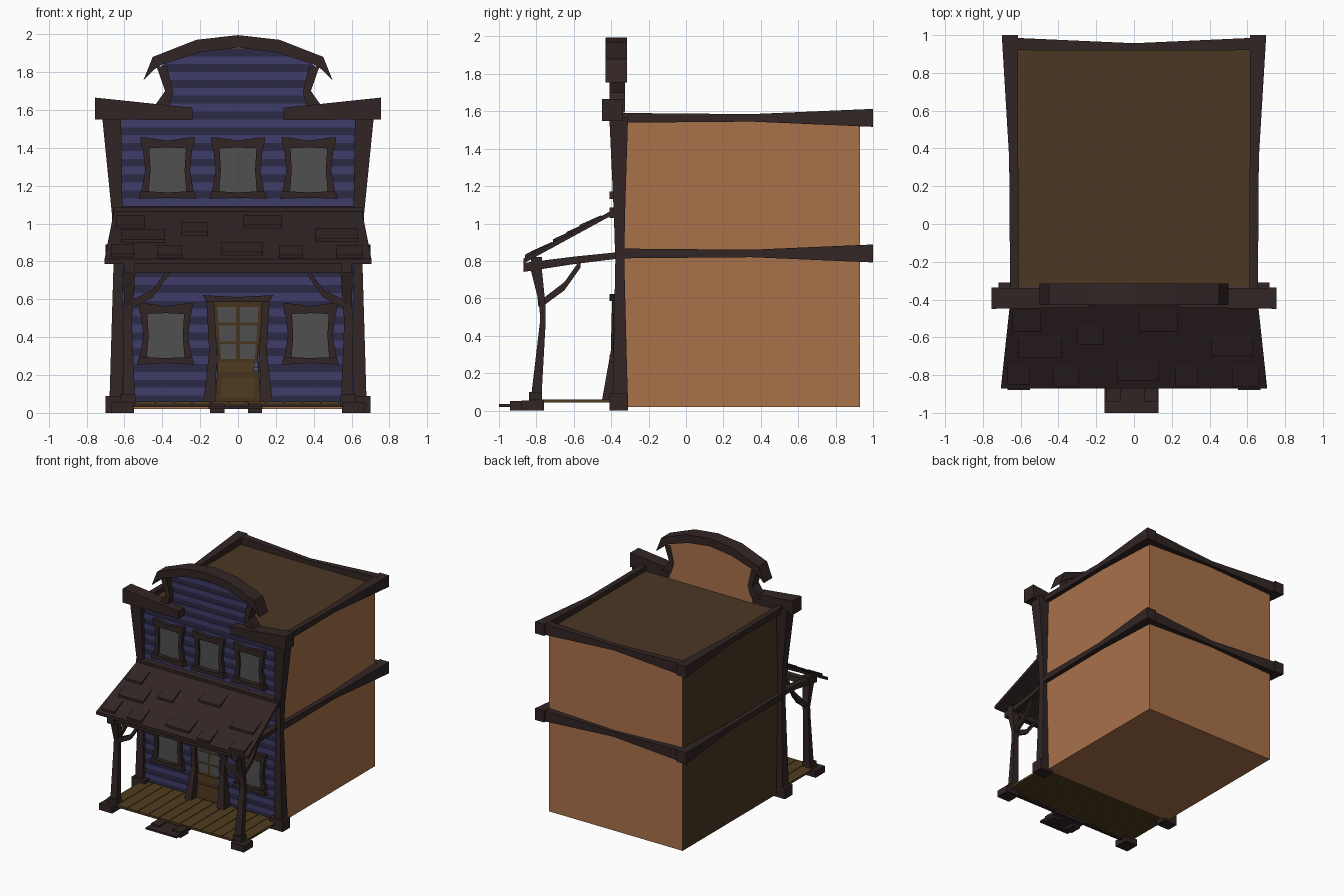
import bpy, bmesh
from mathutils import Vector

if "Cube" in bpy.data.objects:
    bpy.data.objects.remove(bpy.data.objects["Cube"])


def material(name, hexcol):
    lin = []
    for i in (0, 2, 4):
        c = int(hexcol[i:i + 2], 16) / 255
        lin.append(c / 12.92 if c <= 0.04045 else ((c + 0.055) / 1.055) ** 2.4)
    m = bpy.data.materials.new(name)
    m.diffuse_color = (*lin, 1)
    m.use_nodes = True
    m.node_tree.nodes["Principled BSDF"].inputs["Base Color"].default_value = m.diffuse_color
    return m


TRIM = material("dark_trim", "312524")
BLUE = material("blue_board", "3E3C69")
NAVY = material("dark_blue_board", "2C2A45")
ORANGE = material("orange_wall", "A87149")
BROWN = material("brown_roof", "4A3724")
WOOD = material("deck_wood", "503C20")
DOOR = material("door_wood", "46341C")
GLASS = material("grey_glass", "505050")
METAL = material("handle_metal", "4C5663")


def finish(name, bm, *mats):
    bmesh.ops.recalc_face_normals(bm, faces=bm.faces)
    me = bpy.data.meshes.new(name)
    bm.to_mesh(me)
    bm.free()
    for m in mats:
        me.materials.append(m)
    ob = bpy.data.objects.new(name, me)
    bpy.context.collection.objects.link(ob)
    return ob


def loft(name, axis, secs, mat):
    """Rectangular sections (x, y, z, half_a, half_b) joined along an axis."""
    a, b = [i for i in range(3) if i != axis]
    bm = bmesh.new()
    rings = []
    for x, y, z, ha, hb in secs:
        ring = []
        for sa, sb in ((-1, -1), (1, -1), (1, 1), (-1, 1)):
            v = Vector((x, y, z))
            v[a] += sa * ha
            v[b] += sb * hb
            ring.append(bm.verts.new(v))
        rings.append(ring)
    for r, q in zip(rings, rings[1:]):
        for i in range(4):
            j = (i + 1) % 4
            bm.faces.new((r[i], r[j], q[j], q[i]))
    bm.faces.new(rings[0])
    bm.faces.new(rings[-1])
    return finish(name, bm, mat)


def box(name, x0, x1, y0, y1, z0, z1, mat):
    cx, cy = (x0 + x1) / 2, (y0 + y1) / 2
    hx, hy = abs(x1 - x0) / 2, (y1 - y0) / 2
    return loft(name, 2, [(cx, cy, z0, hx, hy), (cx, cy, z1, hx, hy)], mat)


def prism(name, pts, y0, y1, mat):
    """Outline in x, z pushed from y0 to y1."""
    bm = bmesh.new()
    f = bm.faces.new([bm.verts.new((x, y0, z)) for x, z in pts])
    ext = bmesh.ops.extrude_face_region(bm, geom=[f])
    vs = [v for v in ext["geom"] if isinstance(v, bmesh.types.BMVert)]
    bmesh.ops.translate(bm, verts=vs, vec=(0, y1 - y0, 0))
    return finish(name, bm, mat)


# Main body: roof and left wall are brown, the rest orange
body = box("main_body", -0.62, 0.62, -0.335, 0.93, 0.02, 1.55, ORANGE)
body.data.materials.append(BROWN)
for p in body.data.polygons:
    if p.normal.z > 0.5 or p.normal.x < -0.5:
        p.material_index = 1

# Facade half-width by height, with the raised parapet
OUTLINE = [(0, .625), (1.55, .625), (1.5501, .39), (1.70, .365), (1.82, .42),
           (1.90, .32), (1.96, .1)]


def half_width(z):
    for (z0, w0), (z1, w1) in zip(OUTLINE, OUTLINE[1:]):
        if z <= z1:
            return w0 + (w1 - w0) * (z - z0) / (z1 - z0)
    return 0.1


# Clapboards in two blues
STEP = 1.5 / 36
for i in range(45):
    z0 = 0.05 + i * STEP
    z1 = z0 + STEP
    d = 0.014 if i % 2 else 0.011
    loft("siding_board", 2, [(0, -0.336 - d, z0, half_width(z0 + .001), d),
                             (0, -0.336 - d, z1, half_width(z1 - .001), d)],
         BLUE if i % 2 else NAVY)
loft("parapet_back", 2, [(0, -0.333, z, half_width(z), 0.004)
                         for z in (1.551, 1.70, 1.82, 1.90, 1.95)], ORANGE)

# Arched cap
half = [(0.22, 1.97), (0.45, 1.88), (0.50, 1.755), (0.44, 1.815), (0.40, 1.84), (0.20, 1.905)]
arch = [(0, 1.995)] + half + [(0, 1.93)] + [(-x, z) for x, z in reversed(half)]
prism("arched_cap", arch, -0.43, -0.315, TRIM)

# Trim bands round the sides and back at roof and mid height
for zc, label in ((1.565, "roof"), (0.84, "floor")):
    for s in (-1, 1):
        loft(label + "_side_trim", 1, [(s * .633, -.34, zc, .023, .026), (s * .637, .35, zc, .024, .02),
                                       (s * .657, 1.0, zc, .043, .048)], TRIM)
    loft(label + "_back_trim", 0, [(-.64, .953, zc, .033, .046), (0, .938, zc, .019, .02),
                                   (.64, .953, zc, .033, .046)], TRIM)

for s in (-1, 1):
    # Corner posts of the facade
    box("corner_post_foot", s * .575, s * .70, -.41, -.31, 0, .09, TRIM)
    loft("corner_post", 2, [(s * .643, -.352, .09, .035, .04), (s * .633, -.354, .8, .024, .024),
                            (s * .638, -.356, 1.05, .028, .03), (s * .668, -.36, 1.57, .05, .05)], TRIM)
    # Cornice and parapet side trim
    loft("cornice", 0, [(s * .755, -.393, 1.607, .056, .058), (s * .24, -.393, 1.579, .05, .032)], TRIM)
    prism("parapet_side_trim", [(s * x, z) for x, z in ((.455, 1.60), (.385, 1.70), (.43, 1.83),
                                                        (.375, 1.83), (.342, 1.69), (.37, 1.60))],
          -.41, -.325, TRIM)
    # Porch post
    box("porch_post_base", s * .55, s * .67, -.88, -.76, 0, .055, TRIM)
    box("porch_post_plinth", s * .54, s * .62, -.84, -.77, .05, .10, TRIM)
    loft("porch_post", 2, [(s * .575, -.798, .10, .03, .027), (s * .585, -.765, .48, .024, .015),
                           (s * .578, -.768, .57, .024, .016), (s * .573, -.80, .75, .032, .03),
                           (s * .573, -.80, .82, .032, .03)], TRIM)
    # Curved braces
    loft("front_brace", 0, [(s * .56, -.775, .575, .014, .022), (s * .45, -.78, .63, .014, .02),
                            (s * .365, -.79, .75, .014, .02)], TRIM)
    loft("side_brace", 1, [(s * .578, -.77, .575, .014, .02), (s * .578, -.65, .665, .014, .022),
                           (s * .578, -.565, .785, .014, .022)], TRIM)
    loft("porch_side_beam", 1, [(s * .575, -.87, .765, .028, .024), (s * .575, -.60, .803, .025, .02),
                                (s * .60, -.34, .832, .025, .017)], TRIM)
box("porch_front_beam", -.60, .60, -.83, -.78, .74, .785, TRIM)


# Porch roof
def roof_z(y):
    return 1.055 + 0.545 * (y + 0.40)


loft("porch_roof", 1, [(0, -.87, roof_z(-.87), .705, .013), (0, -.36, roof_z(-.36), .65, .013)], TRIM)
box("porch_roof_ledger", -.66, .66, -.41, -.35, 1.03, 1.085, TRIM)
for x, y, w in ((-.57, -.51, .15), (-.23, -.58, .14), (.13, -.51, .20), (-.50, -.65, .23), (.52, -.64, .22),
                (.02, -.77, .22), (-.36, -.80, .13), (.28, -.80, .12), (.59, -.80, .14), (-.61, -.79, .12)):
    loft("shingle", 1, [(x, y - .06, roof_z(y - .06) + .017, w / 2, .013),
                        (x, y + .055, roof_z(y + .055) + .011, w / 2, .008)], TRIM)

# Deck planks and joists
for i in range(13):
    x = -.585 + i * .0975
    box("deck_plank", x - .046, x + .046, -.84, -.335, .042, .06, WOOD)
box("deck_joist", -.6, .6, -.82, -.79, .03, .045, TRIM)

# Entrance step
box("step_board", -.155, .13, -1.0, -.79, .02, .036, TRIM)
for x in (-.11, .09):
    box("step_foot", x - .038, x + .038, -.94, -.84, 0, .05, TRIM)


# Windows with warped frames
def window(cx, z):
    box("window_glass", cx - .11, cx + .11, -.371, -.36, z + .03, z + .28, GLASS)
    prism("window_lintel", [(cx + x, z + h) for x, h in
                            ((-.135, .265), (-.145, .325), (-.12, .325), (0, .308), (.12, .325),
                             (.145, .325), (.135, .265), (0, .272))], -.395, -.35, TRIM)
    prism("window_sill", [(cx + x, z + h) for x, h in
                          ((-.152, 0), (-.14, .042), (0, .034), (.14, .042), (.152, 0), (0, .006))],
          -.408, -.35, TRIM)
    for s in (-1, 1):
        prism("window_jamb", [(cx + s * x, z + h) for x, h in
                              ((.14, .03), (.118, .15), (.132, .28), (.098, .28), (.09, .15), (.1, .03))],
              -.39, -.35, TRIM)


for cx in (-.372, 0, .374):
    window(cx, 1.13)
for cx in (-.382, .382):
    window(cx, .255)

# Door with six panes
prism("door_leaf", [(-.12, .06), (.12, .06), (.105, .3), (.135, .59), (-.135, .59), (-.105, .3)],
      -.38, -.35, DOOR)
for z0, z1, w in ((.285, .365, .094), (.378, .462, .101), (.478, .56, .108)):
    for s in (-1, 1):
        prism("door_pane", [(s * .011, z0), (s * (w - .004), z0), (s * w, z1), (s * .011, z1)],
              -.384, -.375, GLASS)
box("door_panel", -.088, .088, -.386, -.375, .08, .185, WOOD)
box("door_rail", -.105, .105, -.384, -.375, .215, .27, WOOD)
box("door_handle_plate", .085, .105, -.392, -.375, .21, .27, METAL)
box("door_handle", .08, .108, -.41, -.385, .225, .24, METAL)
for s in (-1, 1):
    loft("door_jamb", 2, [(s * .152, -.40, .05, .032, .05), (s * .132, -.375, .32, .02, .027),
                          (s * .147, -.37, .60, .02, .025)], TRIM)
prism("door_lintel", [(-.165, .585), (-.187, .622), (0, .612), (.187, .622), (.165, .585)],
      -.41, -.35, TRIM)
